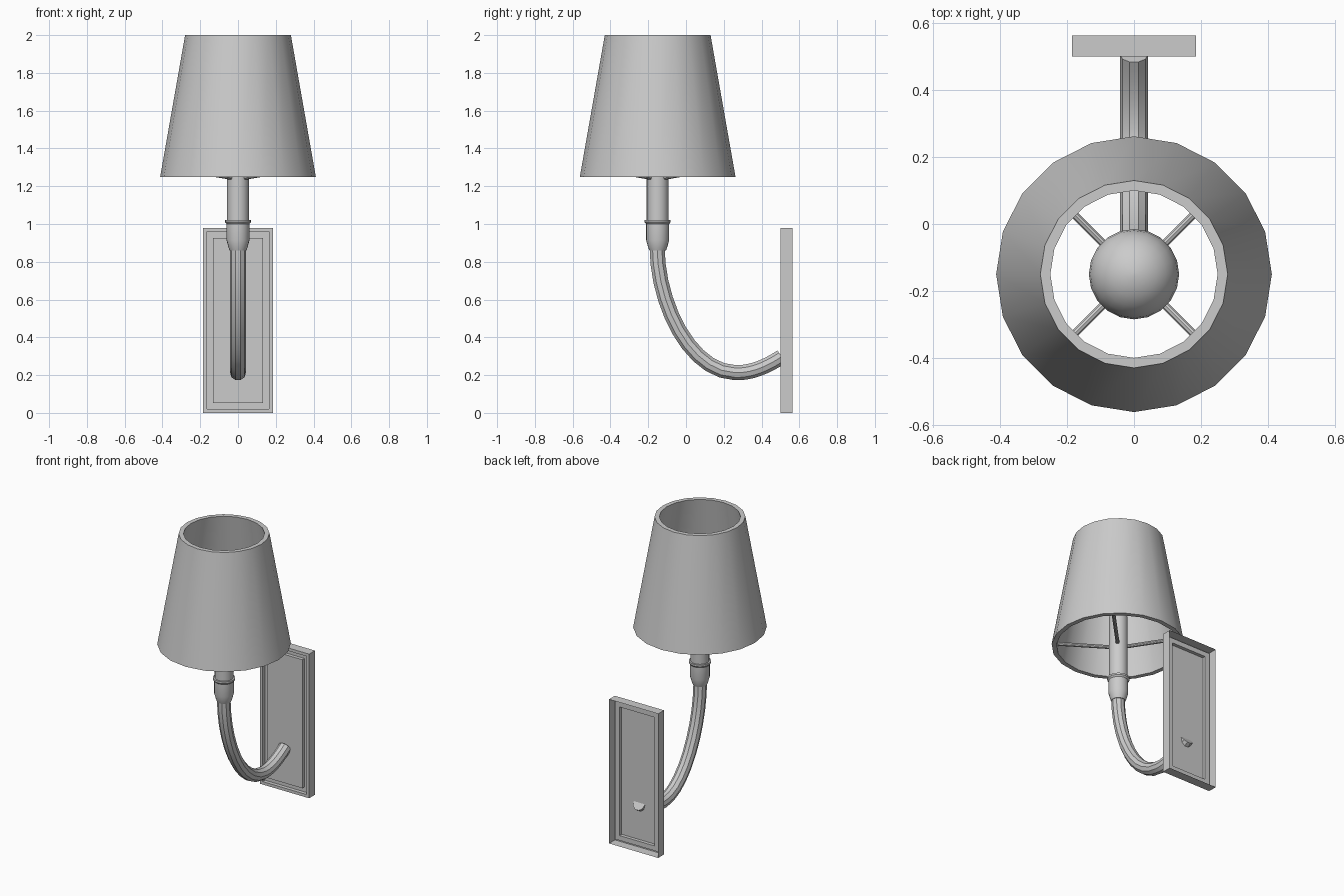
import bpy, bmesh
from math import cos, sin, pi, radians
from mathutils import Vector

if "Cube" in bpy.data.objects:
    bpy.data.objects.remove(bpy.data.objects["Cube"])

CY = -0.15  # lamp axis in y


def finish(bm, name):
    bmesh.ops.recalc_face_normals(bm, faces=bm.faces)
    me = bpy.data.meshes.new(name)
    bm.to_mesh(me)
    bm.free()
    ob = bpy.data.objects.new(name, me)
    bpy.context.collection.objects.link(ob)
    smooth(ob)
    return ob


def smooth(ob):
    bpy.ops.object.select_all(action='DESELECT')
    ob.select_set(True)
    bpy.context.view_layer.objects.active = ob
    bpy.ops.object.shade_smooth_by_angle(angle=radians(35))


def lathe(name, profile, sides=20, loop=False):
    """Spin (radius, z) points round the lamp axis; cap the ends or close the loop."""
    bm = bmesh.new()
    rings = [[bm.verts.new((r * cos(2 * pi * i / sides), CY + r * sin(2 * pi * i / sides), z))
              for i in range(sides)] for r, z in profile]
    pairs = list(zip(rings, rings[1:]))
    if loop:
        pairs.append((rings[-1], rings[0]))
    for a, b in pairs:
        for i in range(sides):
            j = (i + 1) % sides
            bm.faces.new((a[i], a[j], b[j], b[i]))
    if not loop:
        bm.faces.new(rings[0])
        bm.faces.new(rings[-1])
    return finish(bm, name)


# Tapered shade with wall thickness
lathe("shade", [(0.412, 1.25), (0.28, 2.0), (0.25, 2.0), (0.382, 1.25)], loop=True)

# Cup with thin collar, and the candle tube above it
lathe("cup", [(0.044, 0.86), (0.05, 0.875), (0.061, 0.915), (0.061, 1.0),
              (0.069, 1.01), (0.069, 1.022), (0.058, 1.022)])
lathe("candle_tube", [(0.058, 1.015), (0.058, 1.45)])

# Round bulb on a short neck
bulb = [(0.045, 1.44), (0.048, 1.48)]
bulb += [(0.135 * cos(a), 1.62 + 0.135 * sin(a)) for a in [radians(-60 + 15 * k) for k in range(10)]]
bulb += [(0.135 * cos(radians(87)), 1.755)]
lathe("bulb", bulb)

# Four diagonal rods that carry the shade
for k in range(4):
    a = pi / 4 + k * pi / 2
    p = Vector((0.045 * cos(a), CY + 0.045 * sin(a), 1.245))
    q = Vector((0.385 * cos(a), CY + 0.385 * sin(a), 1.287))
    bpy.ops.mesh.primitive_cylinder_add(vertices=10, radius=0.012, depth=(q - p).length,
                                        location=(p + q) / 2)
    rod = bpy.context.object
    rod.name = f"shade_rod_{k + 1}"
    rod.rotation_euler = (q - p).to_track_quat('Z', 'Y').to_euler()
    smooth(rod)

# Curved arm from the wall plate up to the cup
cu = bpy.data.curves.new("arm", 'CURVE')
cu.dimensions = '3D'
cu.bevel_depth = 0.042
cu.bevel_resolution = 3
cu.resolution_u = 10
cu.use_fill_caps = True
sp = cu.splines.new('BEZIER')
sp.bezier_points.add(2)
path = [((-0.15, 1.0), (-0.153, 0.88), (-0.153, 0.58)),
        ((0.02, 0.22), (0.26, 0.213), (0.35, 0.21)),
        ((0.43, 0.248), (0.506, 0.297), (0.55, 0.325))]
for bp, (l, c, r) in zip(sp.bezier_points, path):
    bp.handle_left_type = bp.handle_right_type = 'FREE'
    bp.handle_left, bp.co, bp.handle_right = [(0, y, z) for y, z in (l, c, r)]
tmp = bpy.data.objects.new("arm_path", cu)
bpy.context.collection.objects.link(tmp)
bpy.context.view_layer.update()
me = bpy.data.meshes.new_from_object(tmp.evaluated_get(bpy.context.evaluated_depsgraph_get()))
bpy.data.objects.remove(tmp)
arm = bpy.data.objects.new("arm", me)
bpy.context.collection.objects.link(arm)
smooth(arm)

# Pressed wall plate: open back, front lip, groove and raised panel
# each step is (inset from the outer edge, y)
bm = bmesh.new()
rects = []
for d, y in [(0, 0.563), (0, 0.5), (0.02, 0.5), (0.02, 0.525), (0.053, 0.525), (0.053, 0.502)]:
    w = 0.185 - d
    rects.append([bm.verts.new((x, y, z)) for x, z in
                  ((-w, d), (w, d), (w, 0.98 - d), (-w, 0.98 - d))])
for a, b in zip(rects, rects[1:]):
    for i in range(4):
        j = (i + 1) % 4
        bm.faces.new((a[i], a[j], b[j], b[i]))
bm.faces.new(rects[-1])
plate = finish(bm, "wall_plate")
